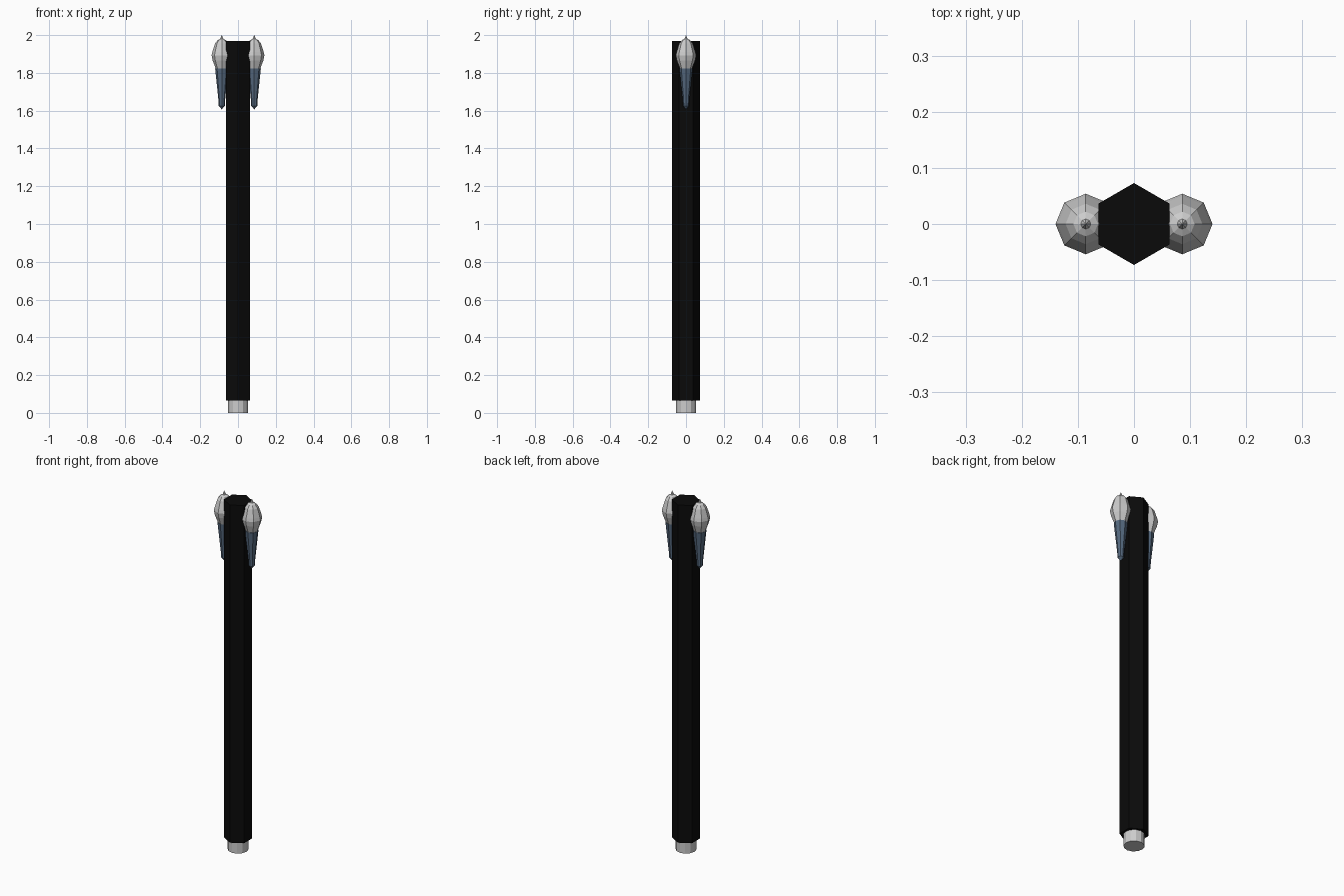
import bpy, bmesh, math

if "Cube" in bpy.data.objects:
    bpy.data.objects.remove(bpy.data.objects["Cube"])


def material(name, color):
    m = bpy.data.materials.new(name)
    m.diffuse_color = (*color, 1)
    m.use_nodes = True
    m.node_tree.nodes["Principled BSDF"].inputs["Base Color"].default_value = m.diffuse_color
    return m


def lathe(name, profile, sides, x=0, start=0, mat=None):
    """Spin (radius, z) points about a vertical axis; zero radius makes a tip."""
    bm = bmesh.new()
    rings = []
    for r, z in profile:
        n = sides if r > 0 else 1
        angles = [start + math.tau * i / sides for i in range(n)]
        rings.append([bm.verts.new((r * math.cos(a), r * math.sin(a), z)) for a in angles])
    for a, b in zip(rings, rings[1:]):
        for i in range(sides):
            j = (i + 1) % sides
            loop = [a[i % len(a)], a[j % len(a)], b[j % len(b)], b[i % len(b)]]
            bm.faces.new(list(dict.fromkeys(loop)))
    for ring in (rings[0], rings[-1]):
        if len(ring) > 2:
            bm.faces.new(ring)
    bmesh.ops.recalc_face_normals(bm, faces=bm.faces)
    mesh = bpy.data.meshes.new(name)
    bm.to_mesh(mesh)
    bm.free()
    obj = bpy.data.objects.new(name, mesh)
    obj.location.x = x
    bpy.context.collection.objects.link(obj)
    if mat:
        mesh.materials.append(mat)
    return obj


black = material("black", (0.003, 0.003, 0.003))
blue = material("slate_blue", (0.09, 0.14, 0.21))

# Hexagonal post on a short round foot
lathe("post", [(0.073, 0.065), (0.073, 1.97)], 6, start=math.pi / 2, mat=black)
lathe("foot", [(0.053, 0), (0.053, 0.065)], 12)

# Lantern on each side: pale faceted globe with spike, above a tapered blue holder
globe = [(0.032, 1.823), (0.048, 1.865), (0.054, 1.893), (0.05, 1.91),
         (0.036, 1.955), (0.022, 1.973), (0.009, 1.98), (0, 2.0)]
holder = [(0, 1.607), (0.016, 1.625), (0.018, 1.66), (0.035, 1.823)]
for side, x in (("left", -0.086), ("right", 0.086)):
    lathe("globe_" + side, globe, 8, x)
    lathe("holder_" + side, holder, 8, x, mat=blue)
